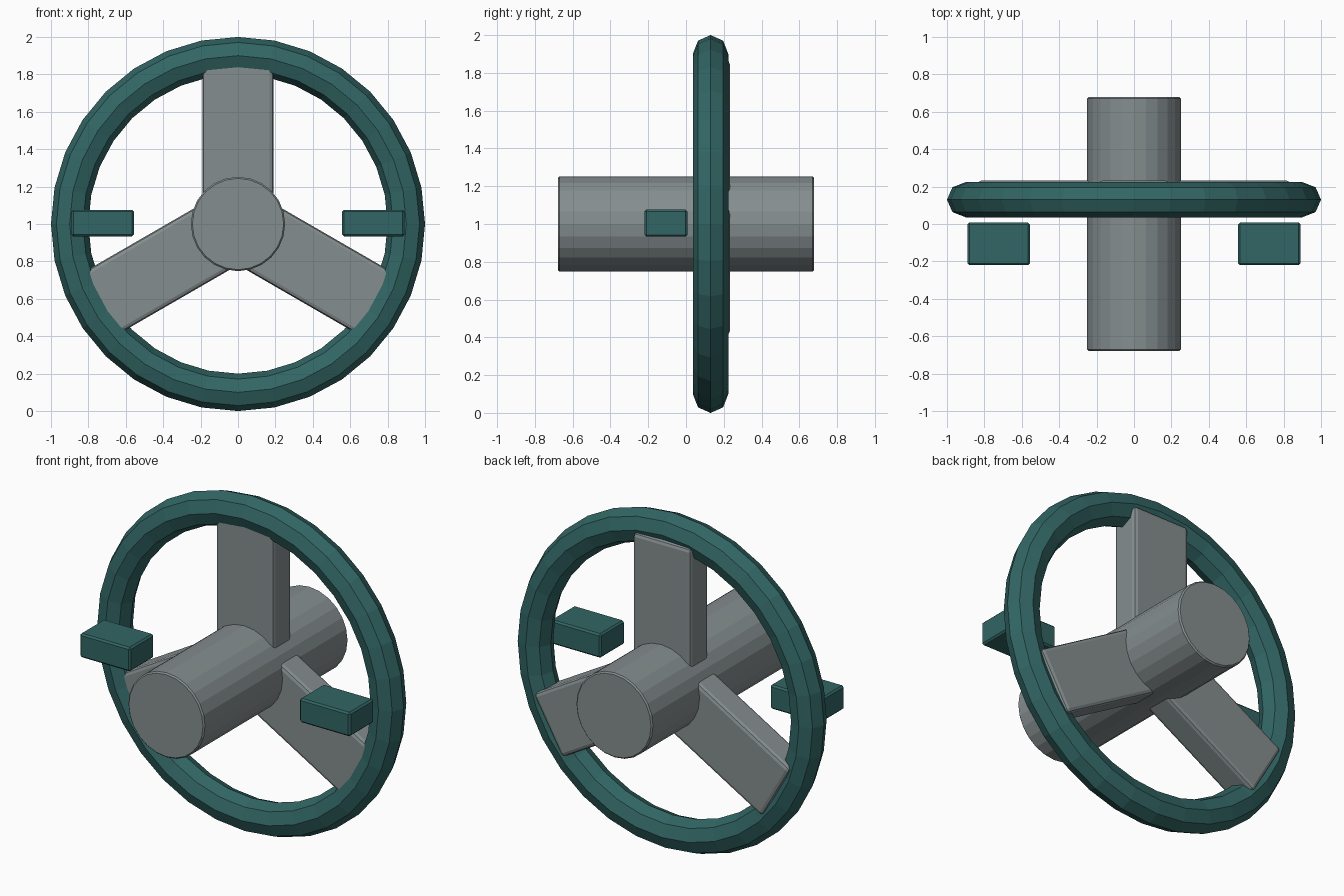
import bpy, math
from mathutils import Matrix, Vector

if "Cube" in bpy.data.objects:
    bpy.data.objects.remove(bpy.data.objects["Cube"])


def material(name, rgb):
    m = bpy.data.materials.new(name)
    m.diffuse_color = (*rgb, 1)
    m.use_nodes = True
    m.node_tree.nodes["Principled BSDF"].inputs["Base Color"].default_value = m.diffuse_color
    return m


teal = material("dark teal", (0.031, 0.132, 0.128))
grey = material("steel grey", (0.235, 0.270, 0.275))


def finish(name, mat, bevel=0.0, segments=1):
    ob = bpy.context.object
    ob.name = name
    ob.data.materials.append(mat)
    if bevel:
        b = ob.modifiers.new("bevel", "BEVEL")
        b.width = bevel
        b.segments = segments
        b.limit_method = "ANGLE"
        b.angle_limit = math.radians(40)
    return ob


def box(name, lo, hi, mat, bevel, segments=1):
    lo, hi = Vector(lo), Vector(hi)
    bpy.ops.mesh.primitive_cube_add(size=1)
    ob = finish(name, mat, bevel, segments)
    ob.data.transform(Matrix.Translation((lo + hi) / 2) @ Matrix.Diagonal((*(hi - lo), 1)))
    return ob


# Rim: octagonal tube around the y axis
bpy.ops.mesh.primitive_torus_add(major_radius=0.9, minor_radius=0.1,
                                 major_segments=32, minor_segments=8)
rim = finish("rim", teal)
rim.data.transform(Matrix.Translation((0, 0.13, 1)) @ Matrix.Rotation(math.pi / 2, 4, "X")
                   @ Matrix.Diagonal((1, 1, 0.94, 1)))

# Hub: long cylinder along y
bpy.ops.mesh.primitive_cylinder_add(vertices=24, radius=0.252, depth=1.356)
hub = finish("hub", grey, 0.008)
hub.data.transform(Matrix.Translation((0, 0, 1)) @ Matrix.Rotation(math.pi / 2, 4, "X"))

# Three flat spokes running from the hub into the rim
for i in range(3):
    spoke = box("spoke", (-0.19, 0.06, 0.1), (0.19, 0.232, 0.868), grey, 0.022, 2)
    spoke.data.transform(Matrix.Translation((0, 0, 1))
                         @ Matrix.Rotation(math.radians(120 * i), 4, "Y"))

# Two thumb pads floating in front of the rim
for name, s in (("left_pad", -1), ("right_pad", 1)):
    x0, x1 = sorted((s * 0.557, s * 0.89))
    box(name, (x0, -0.22, 0.933), (x1, 0.008, 1.076), teal, 0.01)
